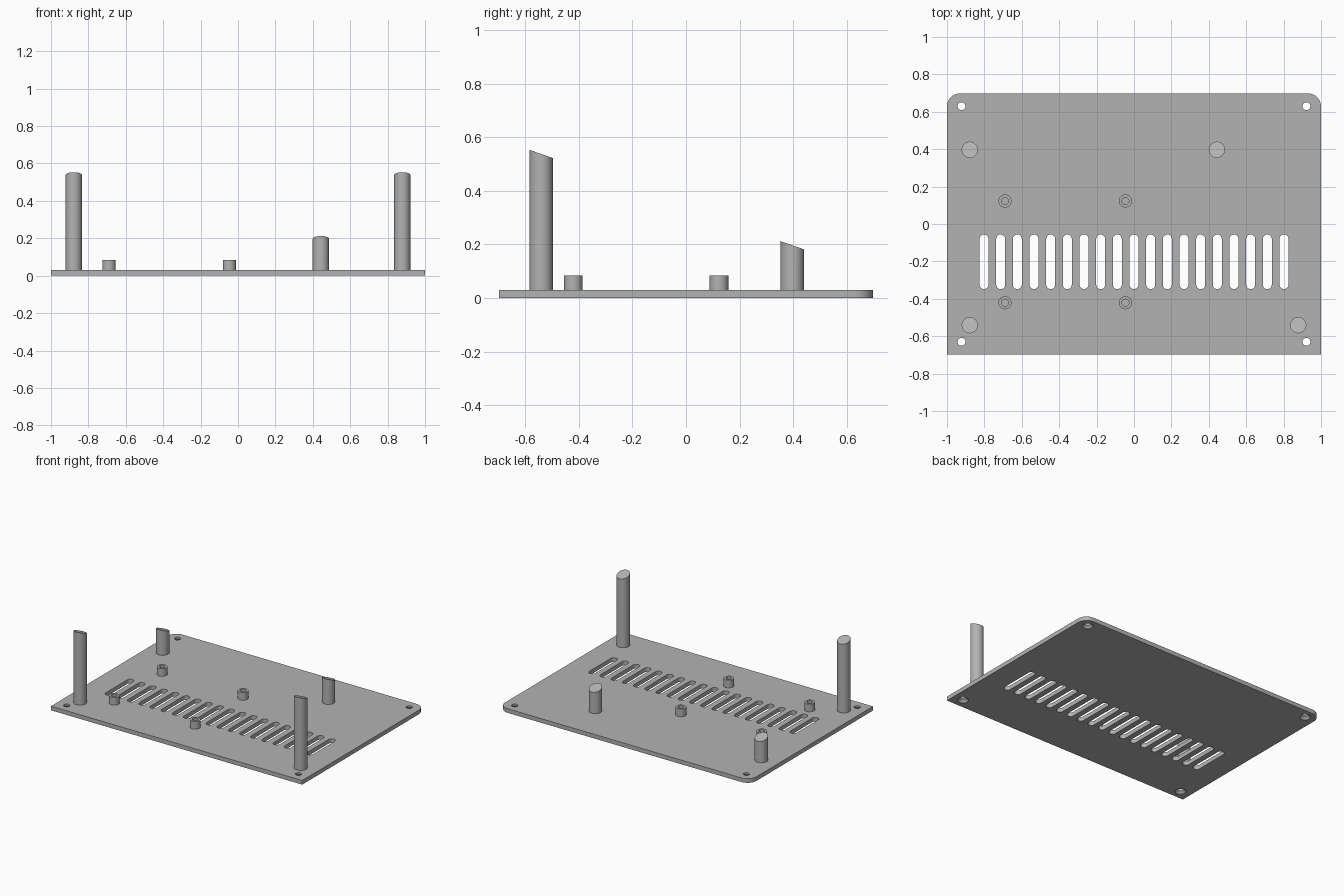
import bpy, bmesh
from math import cos, sin, pi, radians

cube = bpy.data.objects.get("Cube")
if cube:
    bpy.data.objects.remove(cube, do_unlink=True)

grey = bpy.data.materials.new("plain grey")
grey.use_nodes = True
COLOR = (0.45, 0.45, 0.45, 1)
grey.diffuse_color = COLOR
grey.node_tree.nodes["Principled BSDF"].inputs["Base Color"].default_value = COLOR

THICK = 0.03
HALF_X, HALF_Y = 1.0, 0.698


def arc(x, y, r, start=0, end=2 * pi, steps=32, closed=True):
    """Points along an arc; a closed circle leaves out the repeated end."""
    count = steps if closed else steps + 1
    return [(x + r * cos(start + (end - start) * i / steps),
             y + r * sin(start + (end - start) * i / steps)) for i in range(count)]


def loft(bm, rings):
    """Join equal rings of 3D points into a capped solid."""
    loops = [[bm.verts.new(p) for p in ring] for ring in rings]
    n = len(loops[0])
    for a, b in zip(loops, loops[1:]):
        for i in range(n):
            j = (i + 1) % n
            bm.faces.new((a[i], a[j], b[j], b[i]))
    bm.faces.new(loops[0][::-1])
    bm.faces.new(loops[-1])


def level(points, z):
    return [(x, y, z) for x, y in points]


def finish(bm, name):
    bmesh.ops.recalc_face_normals(bm, faces=bm.faces)
    mesh = bpy.data.meshes.new(name)
    bm.to_mesh(mesh)
    bm.free()
    mesh.materials.append(grey)
    obj = bpy.data.objects.new(name, mesh)
    bpy.context.collection.objects.link(obj)
    return obj


def activate(obj):
    bpy.ops.object.select_all(action='DESELECT')
    obj.select_set(True)
    bpy.context.view_layer.objects.active = obj


def smooth(obj):
    activate(obj)
    bpy.ops.object.shade_smooth_by_angle(angle=radians(30))


# Base plate: square front corners, rounded back corners
R = 0.07
outline = [(-HALF_X, -HALF_Y), (HALF_X, -HALF_Y)]
outline += arc(HALF_X - R, HALF_Y - R, R, 0, pi / 2, 10, False)
outline += arc(R - HALF_X, HALF_Y - R, R, pi / 2, pi, 10, False)
bm = bmesh.new()
loft(bm, [level(outline, 0), level(outline, THICK)])
plate = finish(bm, "base_plate")

# Cutter: row of vent slots and four countersunk screw holes
bm = bmesh.new()
SLOT_R, SLOT_Y, SLOT_HALF = 0.024, -0.202, 0.122
for i in range(-9, 10):
    x = i * 0.0891
    slot = arc(x, SLOT_Y + SLOT_HALF, SLOT_R, 0, pi, 10, False)
    slot += arc(x, SLOT_Y - SLOT_HALF, SLOT_R, pi, 2 * pi, 10, False)
    loft(bm, [level(slot, -0.02), level(slot, THICK + 0.02)])
for x in (-0.922, 0.922):
    for y in (-0.63, 0.63):
        wide, narrow = arc(x, y, 0.037), arc(x, y, 0.021)
        loft(bm, [level(wide, -0.02), level(wide, 0.002),
                  level(narrow, 0.018), level(narrow, THICK + 0.02)])
cutter = finish(bm, "plate_cutter")
cutter.hide_render = True

cut = plate.modifiers.new("openings", 'BOOLEAN')
cut.operation = 'DIFFERENCE'
cut.solver = 'EXACT'
cut.object = cutter
activate(plate)
bpy.ops.object.modifier_apply(modifier=cut.name)
bpy.data.objects.remove(cutter, do_unlink=True)
smooth(plate)

# Support posts with tops sloping down toward the back
POST_R, SLOPE = 0.0435, 0.35
posts = {
    "front_right_post": (-0.878, -0.541, 0.538),
    "front_left_post": (0.878, -0.541, 0.538),
    "back_right_post": (-0.878, 0.397, 0.197),
    "back_left_post": (0.443, 0.397, 0.197),
}
for name, (x, y, top) in posts.items():
    ring = arc(x, y, POST_R)
    bm = bmesh.new()
    loft(bm, [level(ring, THICK),
              [(px, py, top - SLOPE * (py - y)) for px, py in ring]])
    smooth(finish(bm, name))

# Hollow board standoffs
for side, x in (("right", -0.69), ("left", -0.046)):
    for end, y in (("front", -0.421), ("back", 0.123)):
        outer, inner = arc(x, y, 0.035), arc(x, y, 0.019)
        bm = bmesh.new()
        loft(bm, [level(outer, THICK), level(outer, 0.085),
                  level(inner, 0.085), level(inner, THICK + 0.001)])
        smooth(finish(bm, f"{end}_{side}_standoff"))
